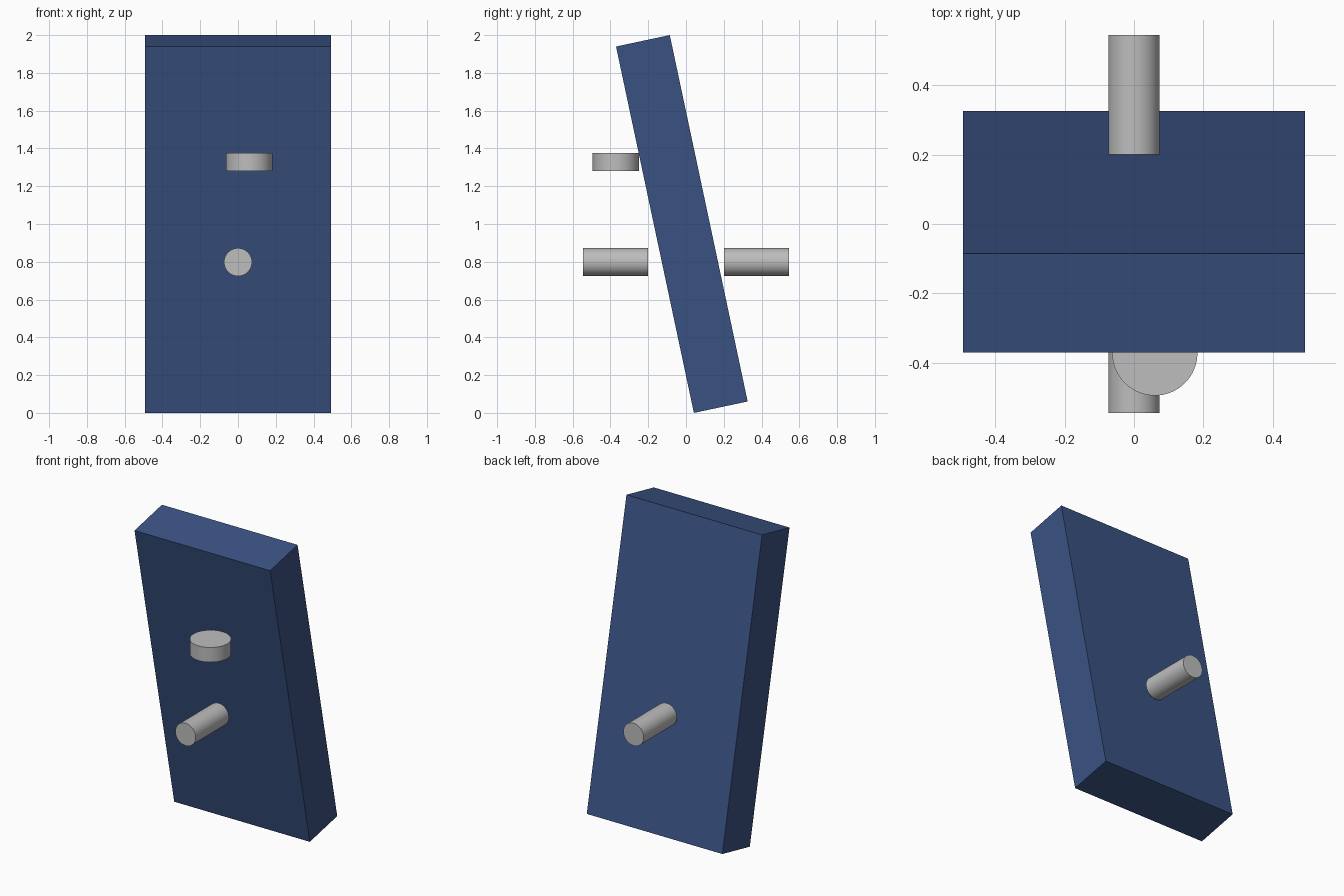
import bpy, math

if "Cube" in bpy.data.objects:
    bpy.data.objects.remove(bpy.data.objects["Cube"])


def material(name, rgb):
    m = bpy.data.materials.new(name)
    m.diffuse_color = (*rgb, 1)
    m.use_nodes = True
    m.node_tree.nodes["Principled BSDF"].inputs["Base Color"].default_value = m.diffuse_color
    return m


blue = material("navy blue", (0.042, 0.085, 0.225))
grey = material("light grey", (0.51, 0.51, 0.51))


def cylinder(name, radius, depth, location, rotation=(0, 0, 0)):
    bpy.ops.mesh.primitive_cylinder_add(vertices=64, radius=radius, depth=depth,
                                        location=location, rotation=rotation)
    ob = bpy.context.object
    ob.name = name
    ob.data.materials.append(grey)
    bpy.ops.object.shade_smooth_by_angle(angle=math.radians(30))


# Leaning slab
bpy.ops.mesh.primitive_cube_add(size=1, location=(0, -0.022, 1.0),
                                rotation=(math.radians(12), 0, 0))
slab = bpy.context.object
slab.name = "slab"
slab.scale = (0.986, 0.291, 1.983)
slab.data.materials.append(blue)

# Horizontal pins in front of and behind the slab
for name, side in (("front_pin", -1), ("back_pin", 1)):
    cylinder(name, 0.074, 0.345, (0, side * 0.3725, 0.798), (math.pi / 2, 0, 0))

# Upright disc on the front
cylinder("disc", 0.123, 0.097, (0.06, -0.372, 1.328))
